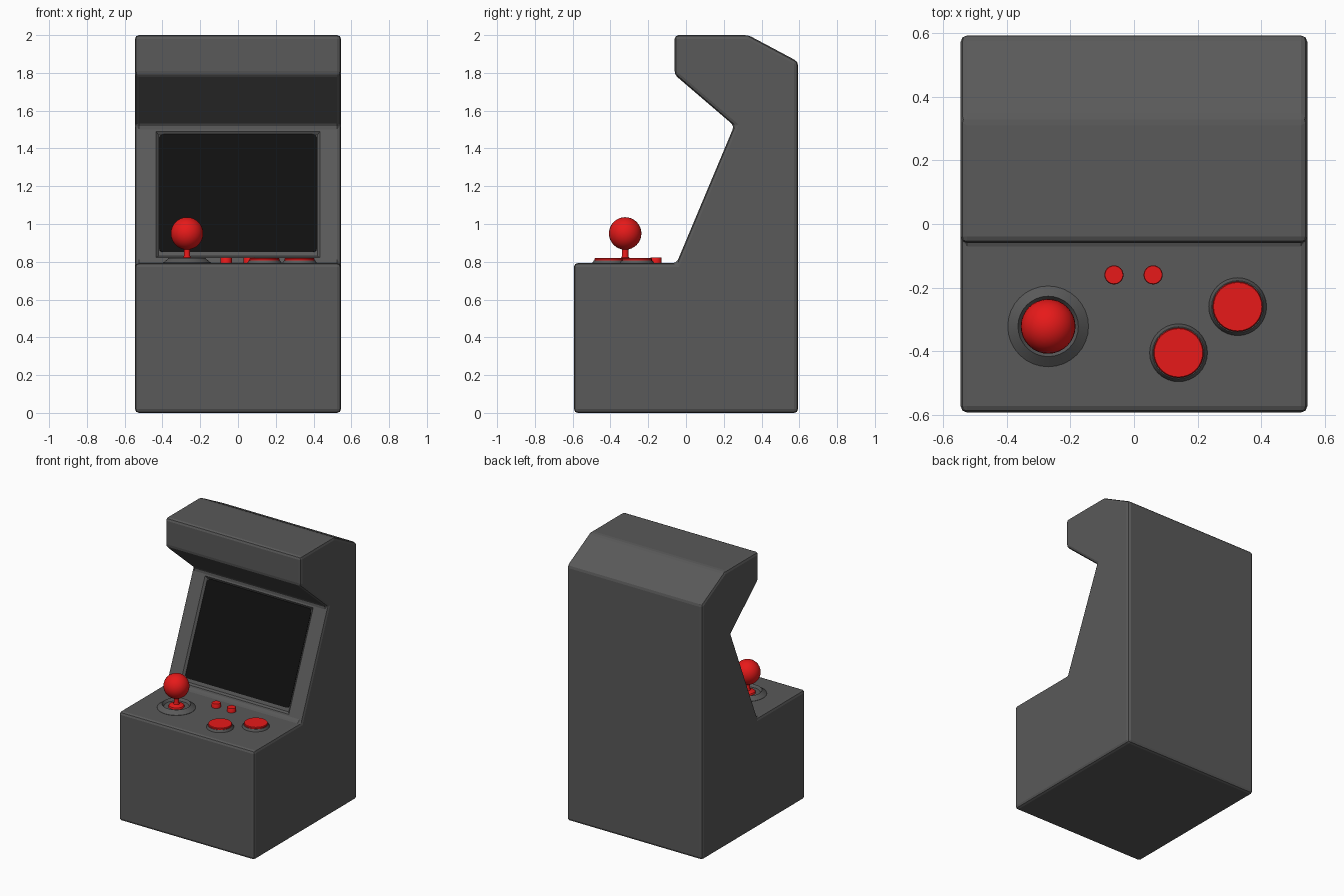
import bpy, bmesh, math
from mathutils import Vector, Matrix

if "Cube" in bpy.data.objects:
    bpy.data.objects.remove(bpy.data.objects["Cube"])


def material(name, rgb):
    m = bpy.data.materials.new(name)
    m.diffuse_color = (*rgb, 1)
    m.use_nodes = True
    m.node_tree.nodes["Principled BSDF"].inputs["Base Color"].default_value = m.diffuse_color
    return m


RED = material("red", (0.8, 0.01, 0.01))
BLACK = material("black", (0.005, 0.005, 0.005))
GREY = material("dark_grey", (0.1, 0.1, 0.1))
DECK = 0.793


def finish(name, bm, mat, smooth=False):
    bmesh.ops.recalc_face_normals(bm, faces=bm.faces)
    me = bpy.data.meshes.new(name)
    bm.to_mesh(me)
    bm.free()
    ob = bpy.data.objects.new(name, me)
    bpy.context.collection.objects.link(ob)
    me.materials.append(mat)
    if smooth:
        bpy.ops.object.select_all(action='DESELECT')
        ob.select_set(True)
        bpy.context.view_layer.objects.active = ob
        bpy.ops.object.shade_smooth_by_angle(angle=math.radians(35))
    return ob


def lathe(name, profile, x, y, mat, steps=32):
    """Spin (radius, z) points around a vertical axis at x, y."""
    bm = bmesh.new()
    vs = [bm.verts.new((r, 0, z)) for r, z in profile]
    es = [bm.edges.new(p) for p in zip(vs, vs[1:])]
    bmesh.ops.spin(bm, geom=vs + es, cent=(0, 0, 0), axis=(0, 0, 1),
                   angle=math.tau, steps=steps, use_duplicate=False)
    bmesh.ops.remove_doubles(bm, verts=bm.verts, dist=1e-4)
    bmesh.ops.translate(bm, verts=bm.verts, vec=(x, y, 0))
    return finish(name, bm, mat, True)


# cabinet: side profile extruded across x, every edge bevelled
LOW, HIGH = Vector((0, -0.05, DECK)), Vector((0, 0.255, 1.52))
profile = [(-0.593, 0), (0.593, 0), (0.593, 1.86), (0.33, 2), (-0.06, 2),
           (-0.06, 1.79), HIGH.yz, LOW.yz, (-0.593, DECK)]
up = (HIGH - LOW).normalized()
normal = Vector((0, -up.z, up.y))

bm = bmesh.new()
side = bm.faces.new([bm.verts.new((-0.545, y, z)) for y, z in profile])
ext = bmesh.ops.extrude_face_region(bm, geom=[side])
bmesh.ops.translate(bm, vec=(1.09, 0, 0),
                    verts=[v for v in ext['geom'] if isinstance(v, bmesh.types.BMVert)])
bmesh.ops.recalc_face_normals(bm, faces=bm.faces)
bmesh.ops.bevel(bm, geom=list(bm.edges), offset=0.02, segments=2, profile=0.5,
                affect='EDGES', clamp_overlap=True)
bm.normal_update()

# screen recess: inset the sloping face, narrow it, then sink it
panel = max((f for f in bm.faces if f.normal.dot(normal) > 0.99), key=lambda f: f.calc_area())
bmesh.ops.inset_region(bm, faces=[panel], thickness=0.012, use_even_offset=True)
for v in panel.verts:
    v.co.x = math.copysign(0.435, v.co.x)
bmesh.ops.inset_region(bm, faces=[panel], thickness=0.014, depth=-0.015, use_even_offset=True)
finish("cabinet", bm, GREY)

# screen: thin rounded slab on the recess floor
bm = bmesh.new()
w, h = 0.419, 0.338
f = bm.faces.new([bm.verts.new((x, y, 0)) for x, y in ((-w, -h), (w, -h), (w, h), (-w, h))])
bmesh.ops.bevel(bm, geom=list(bm.verts), offset=0.025, segments=4, profile=0.5, affect='VERTICES')
ext = bmesh.ops.extrude_face_region(bm, geom=list(bm.faces))
bmesh.ops.translate(bm, vec=(0, 0, 0.01),
                    verts=[v for v in ext['geom'] if isinstance(v, bmesh.types.BMVert)])
centre = LOW + up * ((1.168 - LOW.z) / up.z) - normal * 0.021
rot = Matrix((Vector((1, 0, 0)), up, normal)).transposed().to_4x4()
bm.transform(Matrix.Translation(centre) @ rot)
finish("screen", bm, BLACK)

# joystick: dished collar, red stem with skirt, ball
JX, JY = -0.27, -0.322
lathe("joystick_collar", [(0.127, DECK - 0.01), (0.127, DECK + 0.002), (0.095, 0.82),
                          (0.083, 0.802), (0, 0.802)], JX, JY, GREY)
lathe("joystick_stem", [(0.055, 0.80), (0.05, 0.812), (0.02, 0.822), (0.017, 0.83),
                        (0.017, 0.88)], JX, JY, RED, 24)
bm = bmesh.new()
bmesh.ops.create_uvsphere(bm, u_segments=32, v_segments=16, radius=0.086,
                          matrix=Matrix.Translation((JX, JY, 0.95)))
finish("joystick_ball", bm, RED, True)

# buttons: two large with collars, two small
for i, (x, y) in enumerate(((0.14, -0.405), (0.326, -0.26))):
    lathe(f"large_button_collar_{i + 1}", [(0.091, DECK - 0.01), (0.091, DECK + 0.001),
                                           (0.082, 0.808), (0.07, 0.808)], x, y, GREY)
    lathe(f"large_button_{i + 1}", [(0.079, 0.79), (0.079, 0.816), (0.076, 0.82), (0, 0.82)],
          x, y, RED)
for i, x in enumerate((-0.063, 0.06)):
    lathe(f"small_button_{i + 1}", [(0.03, 0.785), (0.03, 0.82), (0.028, 0.823), (0, 0.823)],
          x, -0.16, RED, 24)
